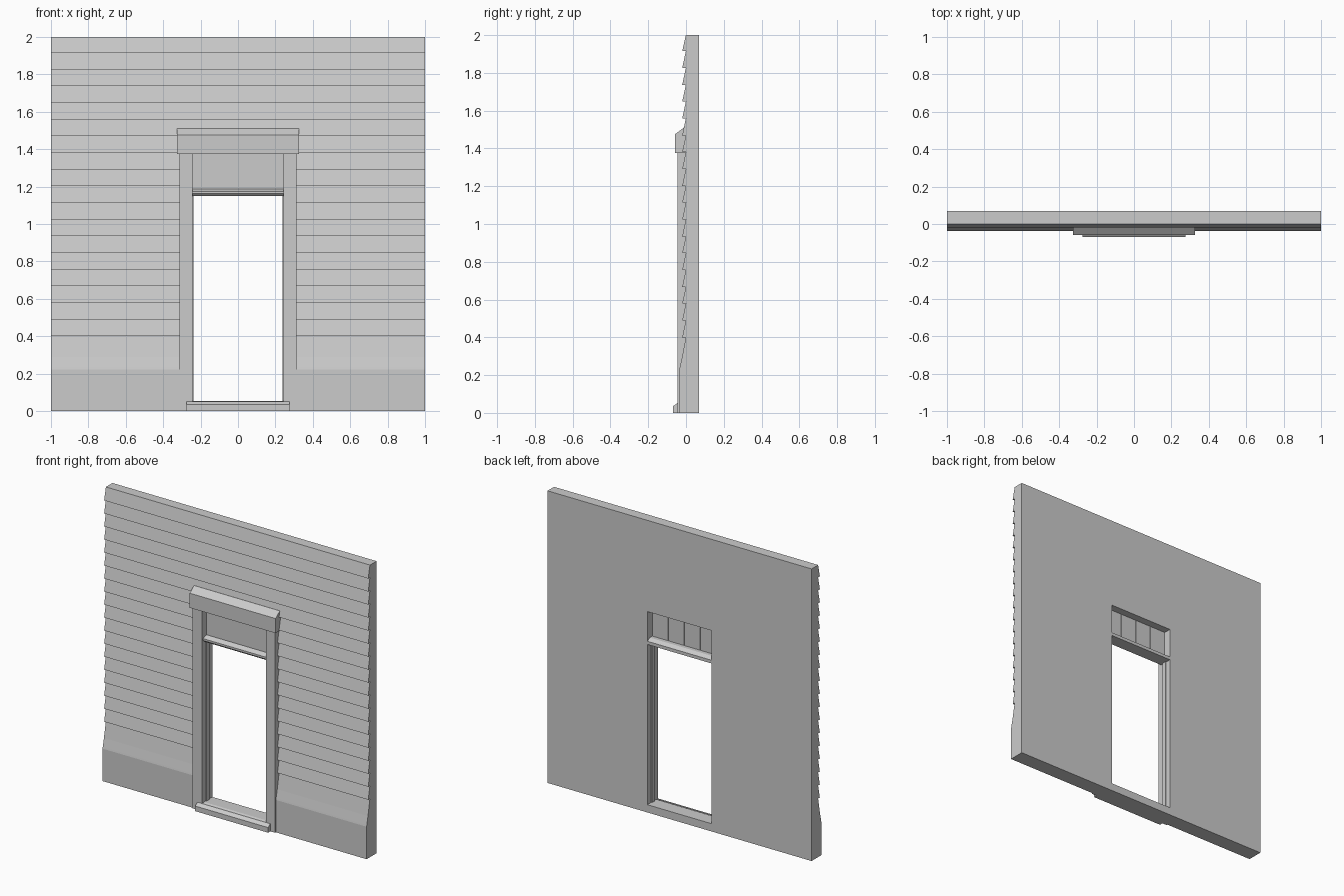
import bpy, bmesh

if "Cube" in bpy.data.objects:
    bpy.data.objects.remove(bpy.data.objects["Cube"])


def prism(name, profile, x0, x1):
    """Extrude a closed (y, z) profile along x."""
    bm = bmesh.new()
    a = [bm.verts.new((x0, y, z)) for y, z in profile]
    b = [bm.verts.new((x1, y, z)) for y, z in profile]
    n = len(profile)
    bm.faces.new(a)
    bm.faces.new(b[::-1])
    for i in range(n):
        j = (i + 1) % n
        bm.faces.new((a[i], b[i], b[j], a[j]))
    bmesh.ops.recalc_face_normals(bm, faces=bm.faces)
    me = bpy.data.meshes.new(name)
    bm.to_mesh(me)
    bm.free()
    ob = bpy.data.objects.new(name, me)
    bpy.context.collection.objects.link(ob)
    return ob


def box(name, x0, x1, y0, y1, z0, z1):
    return prism(name, [(y0, z0), (y1, z0), (y1, z1), (y0, z1)], x0, x1)


BACK = 0.07
OPEN = 0.243      # half width of the doorway
TOP = 1.375       # top of the doorway

# Wall with clapboard front and sloped water table over a flat skirt
profile = [(BACK, 0), (BACK, 2), (-0.001, 2)]
for i in range(18):
    z = 1.915 - i * 0.0891
    profile += [(-0.02, z), (-0.001, z)]
profile += [(-0.022, 0.29), (-0.035, 0.232), (-0.037, 0.222), (-0.037, 0)]
wall = prism("clapboard_wall", profile, -1, 1)

# Doorway cut
cutter = box("doorway_cutter", -OPEN, OPEN, -0.2, 0.2, -0.1, TOP)
cutter.hide_render = True
mod = wall.modifiers.new("doorway", 'BOOLEAN')
mod.operation = 'DIFFERENCE'
mod.solver = 'EXACT'
mod.object = cutter
bpy.context.view_layer.objects.active = wall
bpy.ops.object.modifier_apply(modifier=mod.name)
bpy.data.objects.remove(cutter)

# Side casings and door stops
for side, s in (("left", -1), ("right", 1)):
    x0, x1 = sorted((s * OPEN, s * 0.313))
    box(side + "_casing", x0, x1, -0.045, 0.005, 0, TOP)
    x0, x1 = sorted((s * 0.237, s * OPEN))
    box(side + "_door_stop", x0, x1, 0.0, 0.03, 0.05, 1.15)

# Head board with sloped drip top
prism("head_casing", [(0.005, TOP), (-0.058, TOP), (-0.058, 1.475),
                      (-0.012, 1.51), (0.005, 1.51)], -0.325, 0.325)

# Threshold: narrow inside the doorway, wider nose in front
prism("threshold", [(BACK, 0), (-0.045, 0), (-0.045, 0.045), (-0.02, 0.053),
                    (BACK, 0.053)], -OPEN, OPEN)
prism("threshold_nose", [(-0.037, 0), (-0.069, 0), (-0.069, 0.035),
                         (-0.045, 0.052), (-0.037, 0.052)], -0.276, 0.276)

# Transom bar with sloped front and back edges
prism("transom_bar", [(BACK, 1.15), (BACK, 1.172), (0.045, 1.188), (0.0, 1.188),
                      (-0.03, 1.175), (-0.03, 1.162), (-0.018, 1.15)], -OPEN, OPEN)

# Transom panel, boarded on the back
box("transom_panel", -OPEN, OPEN, 0.006, 0.012, 1.185, TOP)
w = 2 * OPEN / 4
for i in range(4):
    x = -OPEN + i * w
    box("transom_board_%d" % (i + 1), x + 0.001, x + w - 0.001, 0.012, 0.018, 1.185, TOP)
